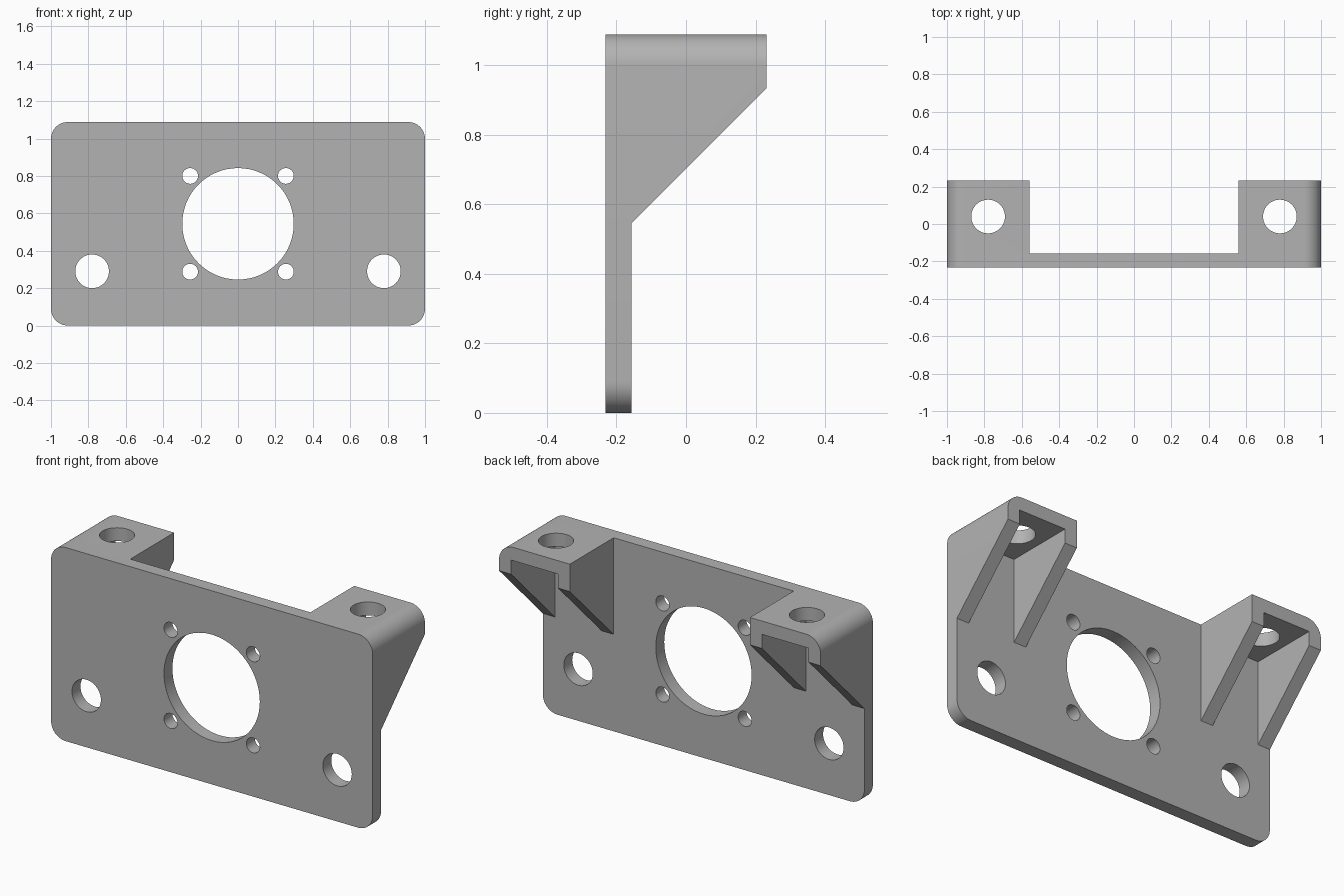
import bpy, bmesh, math
from mathutils import Vector

cube = bpy.data.objects.get("Cube")
if cube:
    bpy.data.objects.remove(cube, do_unlink=True)

HEIGHT, BACK, FRONT = 1.088, 0.232, -0.232
WALL = 0.075                   # plate, shelf and rib thickness
PLATE_BACK = FRONT + WALL
ARM_IN = 0.56                  # inner side of each arm
CORNER = 0.09
BORE_X = 0.78

grey = bpy.data.materials.new("grey")
grey.use_nodes = True
grey.diffuse_color = (0.45, 0.45, 0.45, 1)
grey.node_tree.nodes["Principled BSDF"].inputs["Base Color"].default_value = (0.45, 0.45, 0.45, 1)


def prism(name, points, direction):
    """Extrude a closed outline along a direction."""
    bm = bmesh.new()
    face = bm.faces.new([bm.verts.new(p) for p in points])
    ext = bmesh.ops.extrude_face_region(bm, geom=[face])
    moved = [v for v in ext["geom"] if isinstance(v, bmesh.types.BMVert)]
    bmesh.ops.translate(bm, verts=moved, vec=Vector(direction))
    bmesh.ops.recalc_face_normals(bm, faces=bm.faces)
    mesh = bpy.data.meshes.new(name)
    bm.to_mesh(mesh)
    bm.free()
    obj = bpy.data.objects.new(name, mesh)
    bpy.context.collection.objects.link(obj)
    mesh.materials.append(grey)
    return obj


def box(name, x0, x1, y0, y1, z0, z1):
    return prism(name, [(x0, y0, z0), (x1, y0, z0), (x1, y1, z0), (x0, y1, z0)], (0, 0, z1 - z0))


def circle(radius, count=64):
    return [(radius * math.cos(2 * math.pi * i / count),
             radius * math.sin(2 * math.pi * i / count)) for i in range(count)]


def front_hole(x, z, radius):
    points = [(x + a, -1, z + b) for a, b in circle(radius)]
    return prism("front_hole_cutter", points, (0, 2, 0))


def cut(target, cutter):
    """Subtract a cutter and discard it."""
    mod = target.modifiers.new("cut", "BOOLEAN")
    mod.operation, mod.solver, mod.object = "DIFFERENCE", "EXACT", cutter
    bpy.context.view_layer.objects.active = target
    bpy.ops.object.modifier_apply(modifier=mod.name)
    bpy.data.objects.remove(cutter, do_unlink=True)


# Rounded block holding the plate and both arms
outline = []
for k, (sx, sz) in enumerate([(1, 1), (-1, 1), (-1, -1), (1, -1)]):
    cx = sx * (1 - CORNER)
    cz = HEIGHT / 2 + sz * (HEIGHT / 2 - CORNER)
    for i in range(13):
        a = math.pi / 2 * (k + i / 12)
        outline.append((cx + CORNER * math.cos(a), FRONT, cz + CORNER * math.sin(a)))
bracket = prism("mounting_bracket", outline, (0, BACK - FRONT, 0))

# Space under the sloping ribs
slope = [(PLATE_BACK, -1), (PLATE_BACK, 0.545), (BACK, 0.934), (1, 0.934), (1, -1)]
cut(bracket, prism("slope_cutter", [(-2, y, z) for y, z in slope], (4, 0, 0)))

# Gap between the arms
cut(bracket, box("gap_cutter", -ARM_IN, ARM_IN, PLATE_BACK, 1, -1, 2))

# Pocket between the ribs, vertical bore and front bore on each side
for side in (-1, 1):
    x0, x1 = sorted((side * (ARM_IN + WALL), side * (1 - WALL)))
    cut(bracket, box("pocket_cutter", x0, x1, PLATE_BACK, 1, 0.3, HEIGHT - WALL))
    bore = [(side * BORE_X + a, 0.04 + b, 0.95) for a, b in circle(0.09)]
    cut(bracket, prism("shelf_bore_cutter", bore, (0, 0, 1)))
    cut(bracket, front_hole(side * BORE_X, 0.29, 0.09))

# Central opening with four screw holes
cut(bracket, front_hole(0, HEIGHT / 2, 0.298))
for sx in (-1, 1):
    for sz in (-1, 1):
        cut(bracket, front_hole(sx * 0.256, HEIGHT / 2 + sz * 0.256, 0.042))

# Smooth bores and rounded corners, crisp edges elsewhere
bpy.ops.object.select_all(action="DESELECT")
bracket.select_set(True)
bpy.context.view_layer.objects.active = bracket
bpy.ops.object.shade_smooth_by_angle(angle=math.radians(30))
